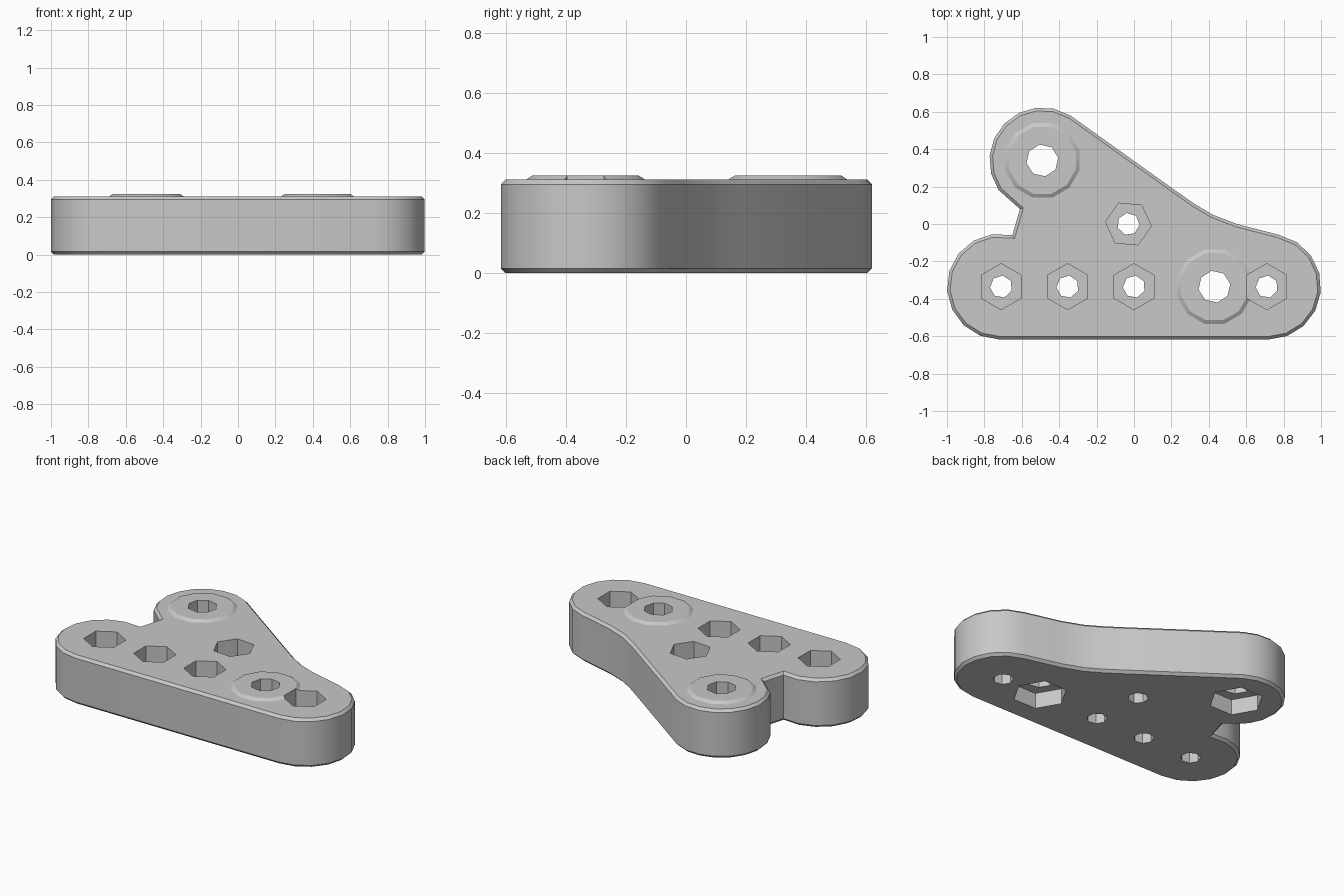
import bpy, bmesh
from math import radians, cos, sin

default = bpy.data.objects.get("Cube")
if default:
    bpy.data.objects.remove(default, do_unlink=True)

grey = bpy.data.materials.new("plain grey")
grey.use_nodes = True
colour = (0.58, 0.58, 0.58, 1)
grey.diffuse_color = colour
grey.node_tree.nodes["Principled BSDF"].inputs["Base Color"].default_value = colour

TOP, ROW, LOBE = 0.312, -0.335, 0.283


def arc(x, y, radius, start, end, steps):
    angles = [radians(start + (end - start) * i / steps) for i in range(steps + 1)]
    return [(x + radius * cos(a), y + radius * sin(a)) for a in angles]


def make_object(name, bm):
    bmesh.ops.recalc_face_normals(bm, faces=bm.faces)
    mesh = bpy.data.meshes.new(name)
    bm.to_mesh(mesh)
    bm.free()
    obj = bpy.data.objects.new(name, mesh)
    mesh.materials.append(grey)
    bpy.context.collection.objects.link(obj)
    return obj


def prism(name, x, y, low, high, radius, sides, turn=0, top_radius=None):
    bm = bmesh.new()
    rings = []
    for z, r in ((low, radius), (high, top_radius or radius)):
        points = arc(x, y, r, turn, turn + 360, sides)[:-1]
        rings.append([bm.verts.new((px, py, z)) for px, py in points])
    bm.faces.new(rings[0])
    bm.faces.new(rings[1])
    for i in range(sides):
        j = (i + 1) % sides
        bm.faces.new((rings[0][i], rings[0][j], rings[1][j], rings[1][i]))
    return make_object(name, bm)


def combine(target, tool, operation):
    mod = target.modifiers.new(tool.name, "BOOLEAN")
    mod.operation, mod.solver, mod.object = operation, "EXACT", tool
    bpy.context.view_layer.objects.active = target
    bpy.ops.object.modifier_apply(modifier=mod.name)
    bpy.data.objects.remove(tool, do_unlink=True)


# Plate outline: three rounded lobes, a sweeping flank and a notch
outline = arc(0.717, ROW, LOBE, -90, 78, 8)
outline += [(0.55, 0), (0.42, 0.05), (0.32, 0.11), (0.22, 0.18)]
outline += arc(-0.49, 0.34, LOBE, 58, 214, 8)
outline += [(-0.61, 0.08), (-0.65, -0.06)]
outline += arc(-0.717, ROW, LOBE, 98, 270, 8)

bm = bmesh.new()
base = bm.faces.new([bm.verts.new((x, y, 0)) for x, y in outline])
raised = bmesh.ops.extrude_face_region(bm, geom=[base], use_keep_orig=True)
for item in raised["geom"]:
    if isinstance(item, bmesh.types.BMVert):
        item.co.z = TOP
bmesh.ops.recalc_face_normals(bm, faces=bm.faces)
rims = [e for e in bm.edges if abs(e.verts[0].co.z - e.verts[1].co.z) < 0.01]
bmesh.ops.bevel(bm, geom=rims, offset=0.016, segments=1, affect="EDGES")
plate = make_object("bracket_plate", bm)

# Low raised bosses, each with a wide bore and a nut pocket underneath
bores = [(-0.49, 0.34), (0.43, ROW)]
for x, y in bores:
    boss = prism("boss", x, y, TOP - 0.04, TOP + 0.013, 0.27, 12, 15, 0.185)
    combine(plate, boss, "UNION")
for x, y in bores:
    combine(plate, prism("bore", x, y, -1, 1, 0.086, 8, 10), "DIFFERENCE")
    combine(plate, prism("lower_pocket", x, y, -1, 0.1, 0.16, 6), "DIFFERENCE")

# Small screw holes with hexagonal nut pockets sunk from the top
screws = [(x, ROW, 30) for x in (-0.71, -0.355, 0, 0.71)] + [(-0.03, 0, -5)]
for x, y, turn in screws:
    combine(plate, prism("screw_hole", x, y, -1, 1, 0.06, 7, turn), "DIFFERENCE")
    combine(plate, prism("upper_pocket", x, y, 0.15, 1, 0.123, 6, turn), "DIFFERENCE")

# Smooth rounded walls, keeping the rims crisp
bpy.ops.object.select_all(action="DESELECT")
plate.select_set(True)
bpy.context.view_layer.objects.active = plate
bpy.ops.object.shade_smooth_by_angle(angle=radians(30))
